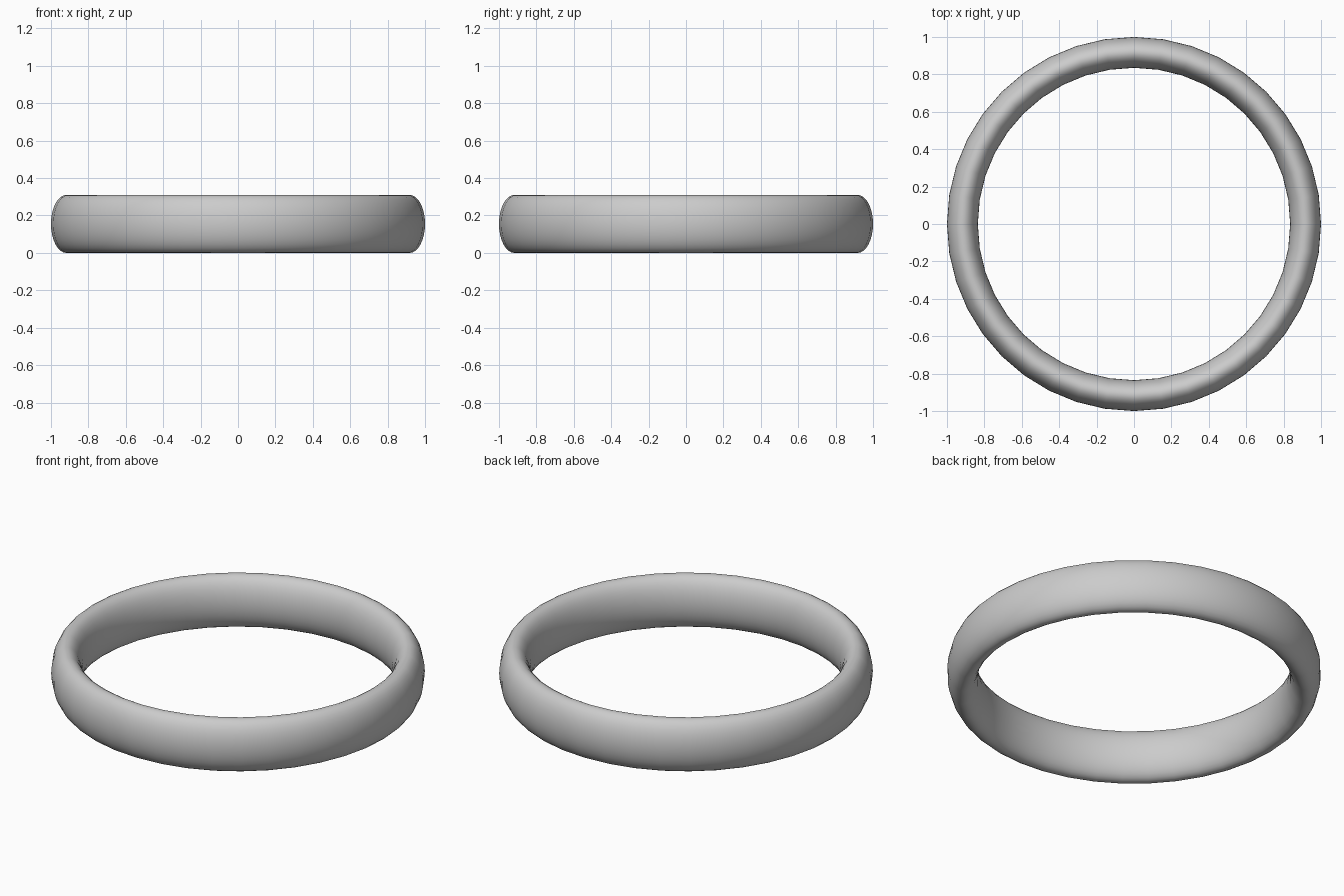
import bpy

if "Cube" in bpy.data.objects:
    bpy.data.objects.remove(bpy.data.objects["Cube"])

# Ring band: torus with a tall elliptical cross-section
OUTER, INNER, HEIGHT = 1.0, 0.835, 0.31
minor = (OUTER - INNER) / 2

bpy.ops.mesh.primitive_torus_add(
    major_radius=(OUTER + INNER) / 2, minor_radius=minor,
    major_segments=40, minor_segments=32, location=(0, 0, 0))
band = bpy.context.object
band.name = "ring_band"

# Stretch the round section upwards and stand it on z = 0
for v in band.data.vertices:
    v.co.z = v.co.z / minor * HEIGHT / 2 + HEIGHT / 2

bpy.ops.object.shade_smooth()
